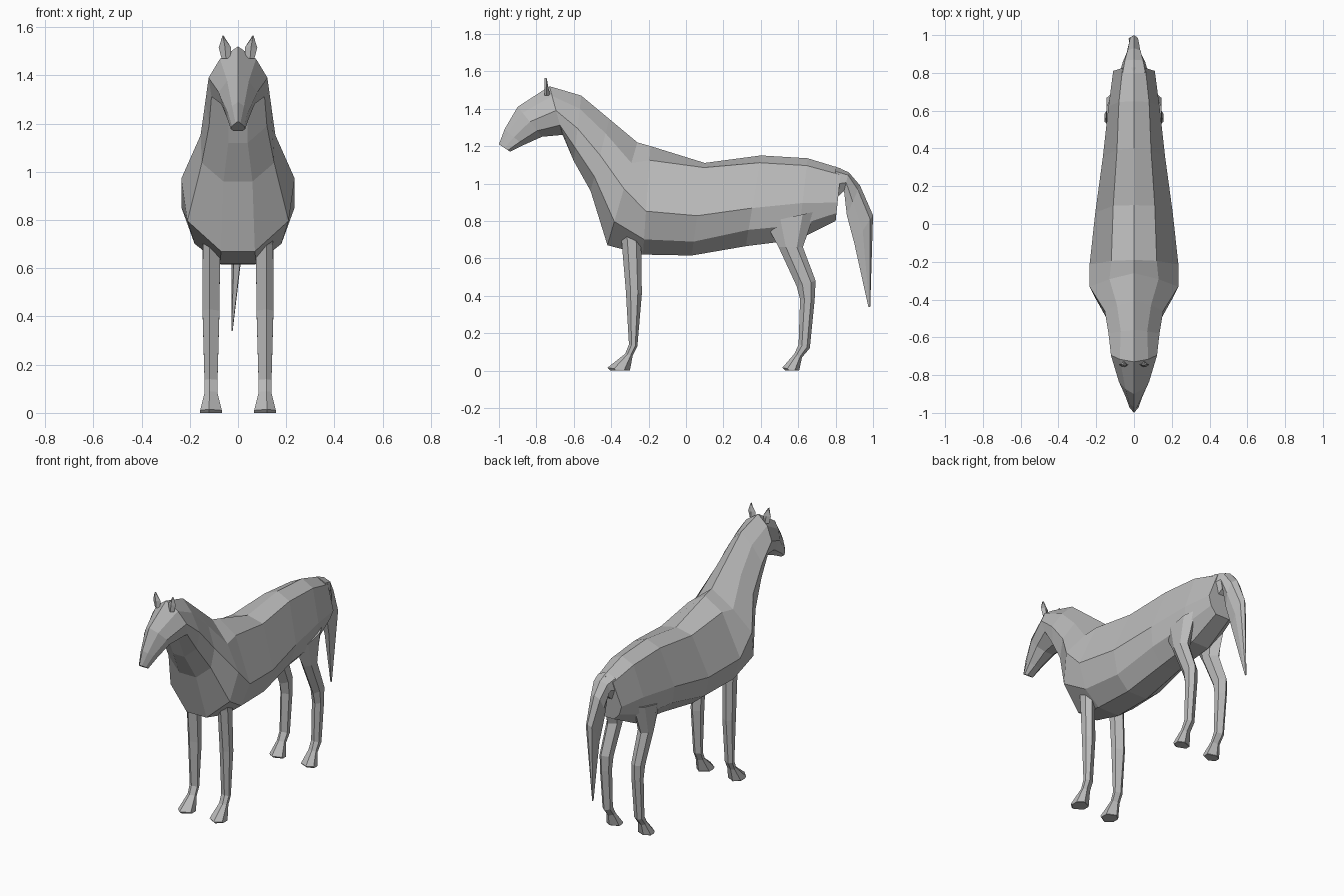
import bpy, bmesh, math
from mathutils import Vector

coat = bpy.data.materials.new("grey coat")
coat.diffuse_color = (0.5, 0.5, 0.5, 1)


def loft(name, rings):
    """Skin a list of equal-length point rings and cap both ends."""
    bm = bmesh.new()
    vs = [[bm.verts.new(p) for p in r] for r in rings]
    n = len(vs[0])
    for a, b in zip(vs, vs[1:]):
        for i in range(n):
            j = (i + 1) % n
            bm.faces.new((a[i], a[j], b[j], b[i]))
    bm.faces.new(vs[0])
    bm.faces.new(vs[-1][::-1])
    bmesh.ops.recalc_face_normals(bm, faces=bm.faces)
    me = bpy.data.meshes.new(name)
    bm.to_mesh(me)
    bm.free()
    me.materials.append(coat)
    ob = bpy.data.objects.new(name, me)
    bpy.context.collection.objects.link(ob)
    return ob


def slanted_ring(top, bottom, widths, ts):
    """Mirrored ring between a top ridge point and a flat bottom edge."""
    half = []
    for w, t in zip(widths, list(ts) + [1]):
        half.append((w, top[0] + (bottom[0] - top[0]) * t,
                     top[1] + (bottom[1] - top[1]) * t))
    return [(0, *top)] + half + [(-x, y, z) for x, y, z in reversed(half)]


# Head, neck and body in one skin: top (y, z), bottom (y, z), half widths
N, S, B = (.2, .5, .8), (.2, .45, .77), (.13, .6, .86)
sections = [
    ((-1.0, 1.21), (-.94, 1.17), (.01, .025, .03, .02), N),
    ((-.97, 1.29), (-.87, 1.205), (.025, .042, .045, .02), N),
    ((-.90, 1.41), (-.77, 1.25), (.045, .08, .07, .03), N),
    ((-.73, 1.52), (-.66, 1.26), (.075, .122, .11, .04), N),
    ((-.56, 1.47), (-.60, 1.12), (.07, .135, .12, .04), N),
    ((-.41, 1.345), (-.51, .96), (.09, .155, .15, .06), N),
    ((-.26, 1.22), (-.42, .67), (.13, .235, .21, .07), S),
    ((-.19, 1.20), (-.23, .62), (.12, .235, .18, .075), B),
    ((.10, 1.11), (.03, .615), (.11, .205, .16, .07), (.05, .57, .85)),
    ((.40, 1.15), (.32, .665), (.09, .165, .14, .06), (.08, .58, .82)),
    ((.65, 1.135), (.60, .70), (.08, .135, .13, .06), (.09, .55, .82)),
    ((.83, 1.08), (.80, .80), (.06, .11, .09, .05), (.12, .65, .85)),
]
loft("horse_body", [slanted_ring(*s) for s in sections])

# Tail, bending slightly to one side at the tip
tail = [((.80, 1.09), (.80, .92), .075), ((.87, 1.06), (.845, .96), .06),
        ((.93, .99), (.86, .83), .042), ((1.0, .83), (.90, .68), .026),
        ((.985, .34), (.975, .34), .003)]
rings = [slanted_ring(t, b, (w * .8, w, w * .6), (.15, .55)) for t, b, w in tail]
rings[-1] = [(x - .025, y, z) for x, y, z in rings[-1]]
loft("tail", rings)


def leg(name, side, levels):
    """Six-sided leg from (z front, z back, y front, y back, x centre, half width)."""
    rings = []
    for zf, zb, y0, y1, cx, w in levels:
        ring = []
        for u, v in ((0, 0.2), (.3, 1), (.75, 1), (1, .2), (.75, -1), (.3, -1)):
            ring.append((side * (cx + v * w), y0 + (y1 - y0) * u, zf + (zb - zf) * u))
        rings.append(ring)
    loft(name, rings)


front = [(.80, .76, -.37, -.23, .11, .036), (.70, .69, -.345, -.24, .11, .036),
         (.43, .41, -.322, -.236, .112, .035), (.14, .13, -.305, -.26, .112, .027),
         (.09, .08, -.325, -.285, .112, .026), (.015, 0, -.42, -.30, .112, .045),
         (0, 0, -.405, -.305, .112, .045)]
hind = [(.79, .85, .425, .69, .105, .04), (.66, .66, .495, .625, .11, .037),
        (.45, .48, .592, .693, .112, .033), (.38, .38, .61, .688, .112, .031),
        (.14, .12, .602, .662, .112, .027), (.09, .07, .58, .62, .112, .026),
        (.015, 0, .515, .605, .112, .045), (0, 0, .53, .60, .112, .045)]

for side, label in ((1, "left"), (-1, "right")):
    leg("front_leg_" + label, side, front)
    leg("hind_leg_" + label, side, hind)
    # Ear: thin leaf shape leaning outward
    ear = [(1.47, .05, .018), (1.515, .054, .026), (1.565, .062, .002)]
    loft("ear_" + label, [[(side * (cx + w), -.745, z), (side * cx, -.757, z),
                           (side * (cx - w), -.745, z), (side * cx, -.725 - (z - 1.47) * .25, z)]
                          for z, cx, w in ear])
